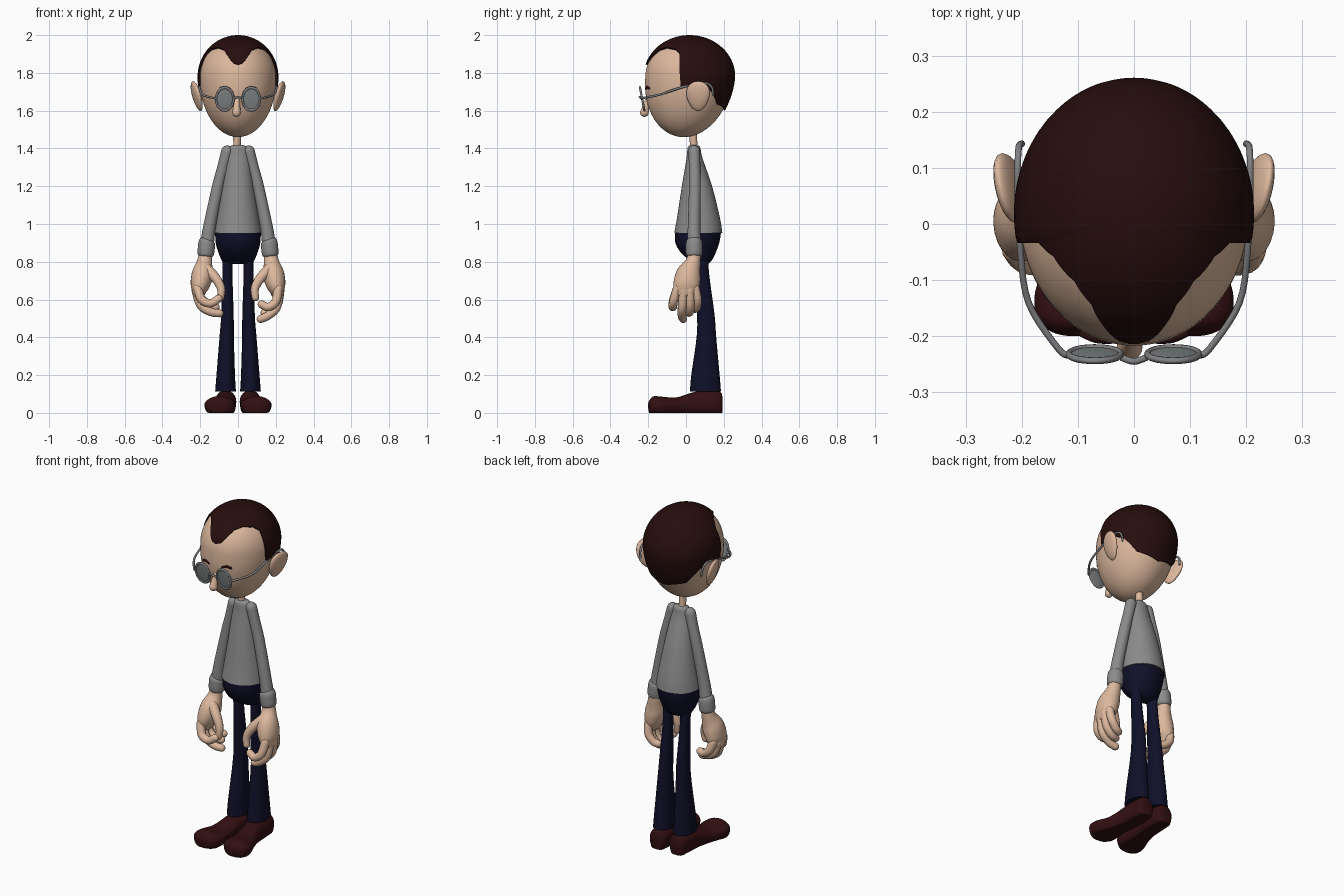
import bpy, bmesh, math
from mathutils import Vector

if "Cube" in bpy.data.objects:
    bpy.data.objects.remove(bpy.data.objects["Cube"])

def mat(name, r, g, b):
    m = bpy.data.materials.new(name)
    m.diffuse_color = (r, g, b, 1)
    m.use_nodes = True
    m.node_tree.nodes["Principled BSDF"].inputs["Base Color"].default_value = m.diffuse_color
    return m

SKIN = mat("skin", .72, .48, .34)
HAIR = mat("dark hair", .02, .004, .004)
SWEATER = mat("grey sweater", .26, .26, .26)
PANTS = mat("navy trousers", .005, .005, .022)
SHOE = mat("dark red shoe", .033, .005, .006)
FRAME = mat("glasses metal", .22, .22, .23)
LENS = mat("glasses lens", .22, .24, .24)

def grid_object(name, rings, m, caps=True):
    """Skin a list of closed rings of points."""
    bm = bmesh.new()
    rows = [[bm.verts.new(p) for p in r] for r in rings]
    n = len(rows[0])
    for a, b in zip(rows, rows[1:]):
        for i in range(n):
            j = (i + 1) % n
            bm.faces.new((a[i], a[j], b[j], b[i]))
    if caps:
        bm.faces.new(rows[0])
        bm.faces.new(rows[-1])
    bmesh.ops.remove_doubles(bm, verts=bm.verts, dist=1e-5)
    bmesh.ops.recalc_face_normals(bm, faces=bm.faces)
    me = bpy.data.meshes.new(name)
    bm.to_mesh(me)
    bm.free()
    me.materials.append(m)
    ob = bpy.data.objects.new(name, me)
    bpy.context.collection.objects.link(ob)
    return ob

def smooth_path(pts, steps=5):
    """Catmull-Rom through rows of numbers."""
    p = [pts[0]] + list(pts) + [pts[-1]]
    out = []
    for k in range(1, len(p) - 2):
        for i in range(steps):
            t = i / steps
            out.append([.5 * (2*b + (c-a)*t + (2*a-5*b+4*c-d)*t*t + (3*b-a-3*c+d)*t**3)
                        for a, b, c, d in zip(p[k-1], p[k], p[k+1], p[k+2])])
    return out + [list(pts[-1])]

def loft(name, rows, m, axes=None, ref=(0, 1, 0), rounded=False, flat=False, s=1, n=24):
    """Rows are x, y, z, rx, ry. Fixed axes, or rings square to the path."""
    S = smooth_path([(r[0]*s, r[1], r[2], r[3], r[-1]) for r in rows])
    C = [Vector(q[:3]) for q in S]
    T = [(C[min(i+1, len(C)-1)] - C[max(i-1, 0)]).normalized() for i in range(len(C))]
    items = [(c, t, q[3], q[4]) for c, t, q in zip(C, T, S)]
    if rounded:
        def cap(item, sign):
            c, t, a, b = item
            return [(c + t*sign*min(a, b)*math.sin(w), t, a*math.cos(w), b*math.cos(w))
                    for w in (.4, .8, 1.15, 1.45)]
        items = cap(items[0], -1)[::-1] + items + cap(items[-1], 1)
    rings = []
    for c, t, a, b in items:
        if axes:
            u, v = Vector(axes[0]), Vector(axes[1])
        else:
            u = t.cross(Vector(ref)).normalized()
            v = t.cross(u)
        ring = []
        for i in range(n):
            w = 2*math.pi*i/n
            p = c + u*a*math.cos(w) + v*b*math.sin(w)*(1.6 if flat and i > n/2 else 1)
            if flat:
                p.z = max(p.z, 0)
            ring.append(p)
        rings.append(ring)
    return grid_object(name, rings, m)

X, Y, Z = (1, 0, 0), (0, 1, 0), (0, 0, 1)

# Head: egg whose chin shifts forward
def head_point(phi, elev, off=0):
    up = math.sin(elev)
    z = 1.78 + up * ((.21 if up > 0 else .32) + off)
    cy = .018 + .03 * min(up, 0)
    c = math.cos(elev)
    return Vector(((.204+off)*c*math.sin(phi), cy - (.233+off)*c*math.cos(phi), z))

COLS = 144
PHI = [2*math.pi*i/COLS for i in range(COLS)]
grid_object("head", [[head_point(p, math.pi*(.4995 - k/32*.999)) for p in PHI]
                     for k in range(33)], SKIN)

# Hair: cap with hairline height by angle from the front
LINE = [(0, 1.845), (8, 1.855), (18, 1.895), (28, 1.925), (45, 1.937), (65, 1.928),
        (75, 1.905), (79.5, 1.73), (105, 1.74), (120, 1.71), (140, 1.63), (180, 1.60)]

def hairline(phi):
    d = math.degrees(phi)
    d = min(d, 360 - d)
    for (a, za), (b, zb) in zip(LINE, LINE[1:]):
        if d <= b + 1e-6:
            z = za + (zb-za)*(d-a)/(b-a)
            h = z - 1.78
            return math.asin(h / (.22 if h > 0 else .33))

hair = [[head_point(p, math.pi*.4995 + (hairline(p) - math.pi*.4995)*k/24, .01) for p in PHI]
        for k in range(25)]
hair.append([head_point(p, hairline(p), -.012) for p in PHI])
grid_object("hair", hair, HAIR)

# Nose and neck
loft("nose", [(-.003, -.195, 1.68, .012), (-.006, -.21, 1.63, .017), (-.008, -.22, 1.59, .023)],
     SKIN, rounded=True)
loft("neck", [(-.005, .043, 1.38, .022), (-.005, .04, 1.43, .02), (-.005, .035, 1.5, .022)], SKIN)

# Sweater body, hips
loft("sweater_body", [(0, .042, 1.418, .025, .018), (0, .042, 1.405, .048, .033),
     (0, .045, 1.35, .06, .042), (0, .058, 1.2, .085, .08), (0, .066, 1.03, .114, .114),
     (0, .065, .953, .126, .127)], SWEATER, axes=(X, Y), n=40)
loft("trouser_hips", [(0, .065, .965, .121, .122), (0, .06, .9, .118, .116),
     (0, .066, .845, .102, .09), (0, .08, .805, .085, .055), (0, .085, .788, .06, .03)],
     PANTS, axes=(X, Y), n=40)

# Glasses bridge
loft("glasses_bridge", [(-.022, -.238, 1.665, .006), (0, -.245, 1.672, .006),
     (.022, -.238, 1.665, .006)], FRAME, ref=Z, n=10)

for s, side in ((-1, "left"), (1, "right")):
    # Legs and shoes
    loft(side + "_trouser_leg", [(.058, .085, .86, .03, .035), (.056, .087, .75, .026, .034),
         (.056, .105, .52, .033, .046), (.06, .108, .4, .038, .052), (.065, .103, .2, .049, .075),
         (.066, .103, .112, .055, .082)], PANTS, axes=(X, Y), s=s)
    loft(side + "_shoe", [(.065, .193, .055, .025, .03), (.065, .178, .058, .048, .055),
         (.065, .1, .06, .056, .06), (.07, .03, .055, .056, .052), (.083, -.05, .043, .066, .039),
         (.094, -.12, .042, .082, .043), (.098, -.17, .043, .074, .045),
         (.1, -.193, .04, .045, .028), (.1, -.2, .04, .015, .01)],
         SHOE, axes=(X, Z), flat=True, s=s, n=32)

    # Sleeves with thicker cuffs
    loft(side + "_sleeve", [(.058, .043, 1.385, .031), (.08, .046, 1.3, .03),
         (.106, .047, 1.2, .031), (.148, .043, 1.0, .033), (.162, .043, .91, .036)],
         SWEATER, rounded=True, s=s)
    loft(side + "_cuff", [(.161, .043, .92, .034), (.165, .043, .905, .043),
         (.168, .043, .87, .045), (.171, .043, .84, .043), (.172, .043, .83, .036)], SWEATER, s=s)

    # Hands: palm, curled fingers, thumb
    loft(side + "_palm", [(.171, .045, .85, .034, .034), (.177, .038, .8, .04, .04),
         (.187, .015, .74, .056, .064), (.2, .003, .68, .052, .07), (.208, .0, .64, .036, .062)],
         SKIN, rounded=True, s=s)
    dx, dz = (0, 0) if s > 0 else (-.022, .03)
    fingers = {
        "index_finger": [(.212, -.045, .66), (.2, -.066, .59), (.16, -.07, .56), (.125, -.065, .575)],
        "middle_finger": [(.22, -.012, .65), (.205, -.02, .56), (.16, -.022, .515), (.12, -.015, .497)],
        "ring_finger": [(.222, .02, .65), (.21, .022, .575), (.175, .02, .535), (.14, .012, .53)],
        "little_finger": [(.213, .048, .66), (.205, .06, .6), (.175, .056, .56), (.15, .048, .55)]}
    for f, pts in fingers.items():
        rows = [(x + dx*k/3, y, z + dz*k/3, .024 - .001*k) for k, (x, y, z) in enumerate(pts)]
        loft(f"{side}_{f}", rows, SKIN, rounded=True, s=s, n=16)
    loft(side + "_thumb", [(.165, -.005, .76, .03), (.12, -.03, .715, .026),
         (.09, -.045, .66, .022), (.092, -.05, .61, .019)], SKIN, rounded=True, s=s, n=16)

    # Ears: flat teardrops flaring up and back
    ear = []
    for k in range(17):
        a = math.pi * (k/16 - .5) * .99
        h, r = math.sin(a), math.cos(a)
        ring = []
        for i in range(24):
            w = 2*math.pi*i/24
            dy = .061 * r * math.cos(w) * (1 + .22*h)
            ring.append((s*(.218 + .02*h + .2*dy + .022*r*math.sin(w)), .064 + dy, 1.677 + .079*h))
        ear.append(ring)
    grid_object(side + "_ear", ear, SKIN)

    # Glasses: rim, lens, temple arm
    tilt = (math.radians(101), 0, 0)
    pos = (s*.07, -.232, 1.662)
    bpy.ops.mesh.primitive_torus_add(major_segments=40, minor_segments=10, major_radius=.046,
                                     minor_radius=.006, location=pos, rotation=tilt)
    rim = bpy.context.object
    rim.name, rim.scale = side + "_glasses_rim", (1, 1.33, 1)
    rim.data.materials.append(FRAME)
    bpy.ops.mesh.primitive_uv_sphere_add(segments=32, ring_count=12, radius=.046,
                                         location=pos, rotation=tilt)
    lens = bpy.context.object
    lens.name, lens.scale = side + "_lens", (1, 1.33, .1)
    lens.data.materials.append(LENS)
    loft(side + "_glasses_arm", [(.116, -.234, 1.665, .006), (.135, -.222, 1.668, .006),
         (.188, -.14, 1.685, .006), (.203, -.04, 1.718, .006), (.207, .05, 1.742, .006),
         (.207, .11, 1.745, .006), (.205, .138, 1.72, .006), (.2, .143, 1.68, .006)],
         FRAME, ref=X, s=s, n=10)

    # Eyebrow
    loft(side + "_eyebrow", [(.042, -.208, 1.716, .006), (.068, -.205, 1.724, .007),
         (.092, -.196, 1.718, .006)], HAIR, ref=Z, rounded=True, s=s, n=10)

# Smooth shading with sharp rims
bpy.ops.object.select_all(action='SELECT')
bpy.context.view_layer.objects.active = bpy.data.objects["head"]
bpy.ops.object.shade_smooth_by_angle(angle=math.radians(50))
